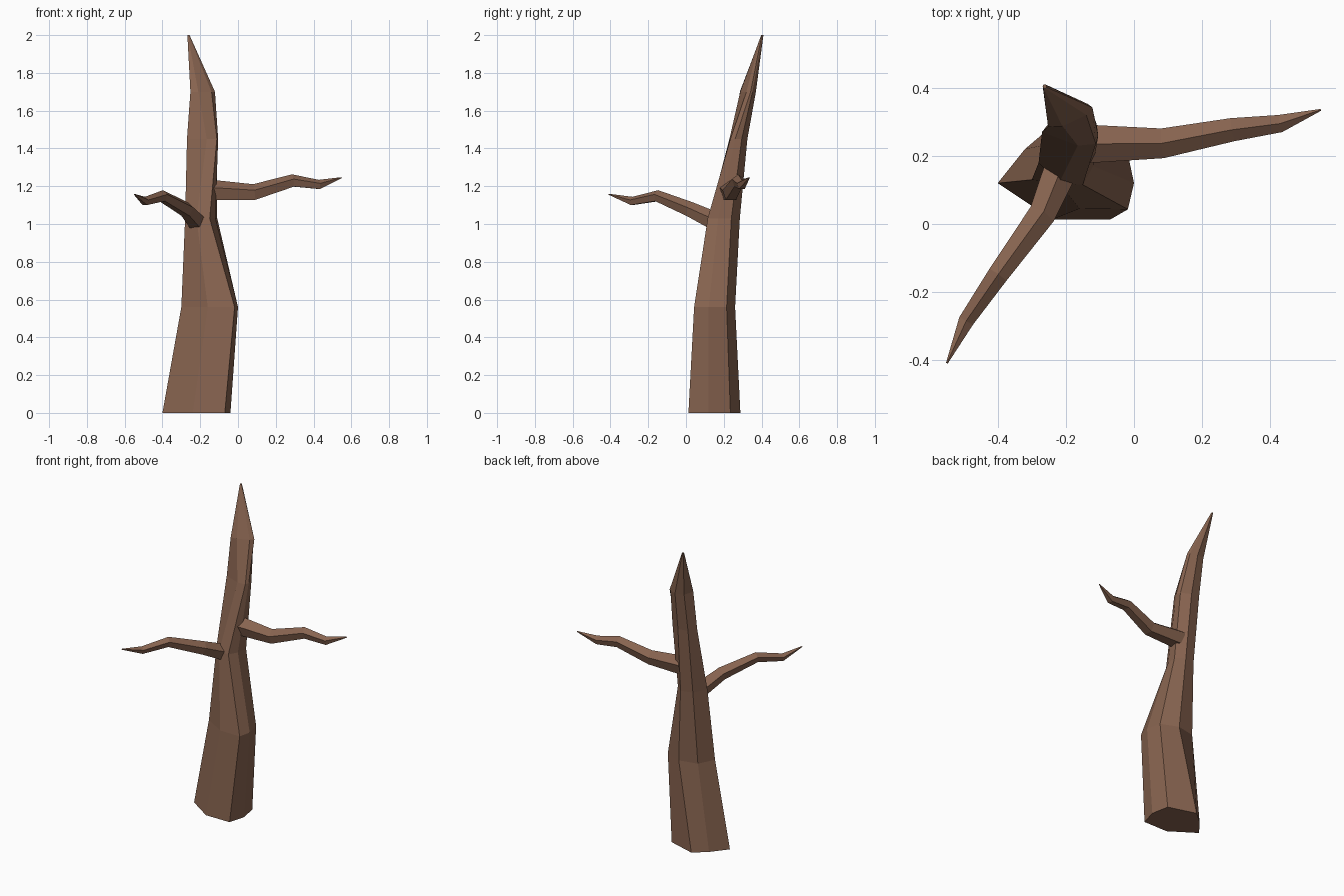
import bpy, bmesh, math
from mathutils import Vector

if "Cube" in bpy.data.objects:
    bpy.data.objects.remove(bpy.data.objects["Cube"])

bark = bpy.data.materials.new("brown bark")
bark.diffuse_color = (0.245, 0.127, 0.08, 1)
bark.use_nodes = True
bark.node_tree.nodes["Principled BSDF"].inputs["Base Color"].default_value = bark.diffuse_color


def loft(name, rings):
    """Skin a list of equal-sized vertex rings, with both ends capped."""
    bm = bmesh.new()
    loops = [[bm.verts.new(p) for p in ring] for ring in rings]
    n = len(loops[0])
    for a, b in zip(loops, loops[1:]):
        for i in range(n):
            j = (i + 1) % n
            bm.faces.new((a[i], a[j], b[j], b[i]))
    bm.faces.new(loops[0][::-1])
    bm.faces.new(loops[-1])
    bmesh.ops.recalc_face_normals(bm, faces=bm.faces)
    mesh = bpy.data.meshes.new(name)
    bm.to_mesh(mesh)
    bm.free()
    mesh.materials.append(bark)
    obj = bpy.data.objects.new(name, mesh)
    bpy.context.collection.objects.link(obj)
    return obj


def branch(name, path, sides=5, turn=90):
    """Tapering crooked branch; path points are (x, y, z, radius)."""
    pts = [Vector(p[:3]) for p in path]
    rings = []
    for i, p in enumerate(pts):
        d = (pts[min(i + 1, len(pts) - 1)] - pts[max(i - 1, 0)]).normalized()
        side = d.cross(Vector((0, 0, 1))).normalized()
        up = side.cross(d)
        angles = [math.radians(turn + 360 * k / sides) for k in range(sides)]
        rings.append([p + path[i][3] * (side * math.cos(a) + up * math.sin(a)) for a in angles])
    return loft(name, rings)


# Trunk: seven-sided sections, from the wide foot up to the broken point
sections = {
    0.00: [(-.40, .12), (-.24, .013), (-.07, .013), (-.04, .12), (-.062, .235), (-.24, .288), (-.32, .22)],
    0.56: [(-.30, .13), (-.16, .045), (-.018, .043), (0, .12), (-.02, .215), (-.13, .26), (-.25, .235)],
    1.03: [(-.28, .18), (-.22, .12), (-.15, .115), (-.12, .17), (-.11, .24), (-.16, .285), (-.235, .265)],
    1.45: [(-.27, .27), (-.165, .23), (-.112, .235), (-.105, .26), (-.11, .295), (-.17, .325), (-.235, .315)],
    1.70: [(-.252, .285), (-.21, .287), (-.14, .32), (-.122, .342), (-.135, .352), (-.18, .37), (-.235, .355)],
}
rings = [[(x, y, z) for x, y in pts] for z, pts in sections.items()]
tip = [math.radians(180 + 360 * k / 7) for k in range(7)]
rings.append([(-.262 + .006 * math.cos(a), .404 + .006 * math.sin(a), 2.0) for a in tip])
loft("trunk", rings)

# Two crooked branches
branch("right_branch", [(-.15, .235, 1.175, .06), (.085, .237, 1.165, .046), (.29, .277, 1.227, .036),
                        (.43, .295, 1.207, .027), (.548, .335, 1.245, .003)])
branch("left_branch", [(-.215, .16, 1.01, .052), (-.272, .025, 1.075, .042), (-.40, -.15, 1.147, .032),
                       (-.493, -.285, 1.12, .024), (-.549, -.408, 1.157, .003)])
